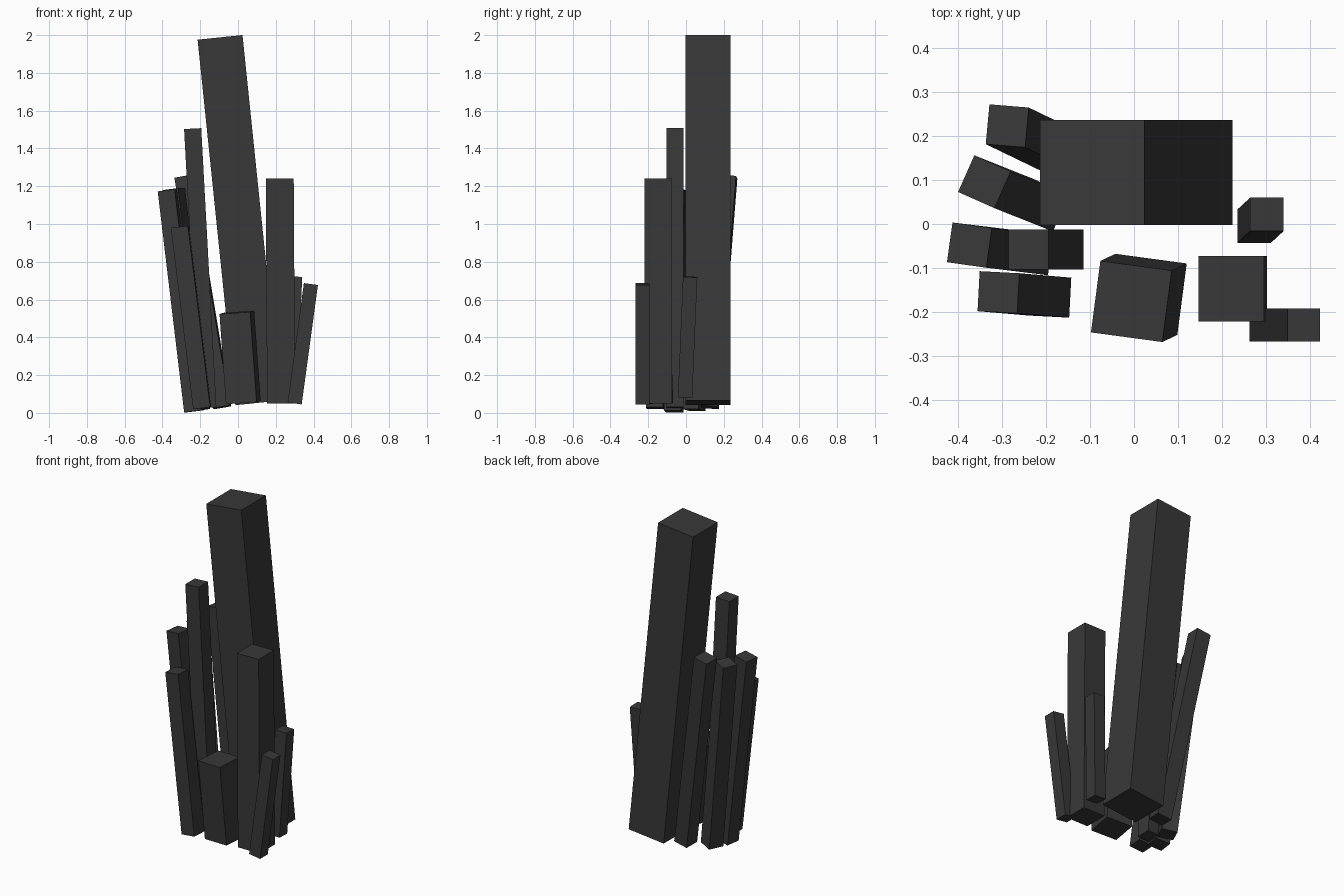
import bpy
from mathutils import Vector, Matrix
from math import radians

if "Cube" in bpy.data.objects:
    bpy.data.objects.remove(bpy.data.objects["Cube"], do_unlink=True)

# Single dark stone colour
stone = bpy.data.materials.new("dark_stone")
stone.use_nodes = True
colour = (0.04, 0.04, 0.04, 1)
stone.diffuse_color = colour
shader = stone.node_tree.nodes["Principled BSDF"]
shader.inputs["Base Color"].default_value = colour
shader.inputs["Roughness"].default_value = 0.9


def pillar(name, base, top, width, yaw=0):
    """Square pillar whose axis runs between the centres of its end faces."""
    base, top = Vector(base), Vector(top)
    axis = top - base
    lean = Vector((0, 0, 1)).rotation_difference(axis).to_matrix().to_4x4()
    bpy.ops.mesh.primitive_cube_add(size=1)
    obj = bpy.context.object
    obj.name = name
    obj.data.materials.append(stone)
    obj.data.transform(
        Matrix.Translation((base + top) / 2) @ lean
        @ Matrix.Rotation(radians(yaw), 4, "Z")
        @ Matrix.Diagonal((width, width, axis.length, 1)))


# Main pillar and the two broad ones in front
pillar("main_pillar", (0.105, 0.117, 0.053), (-0.095, 0.117, 1.988), 0.239)
pillar("broad_pillar", (0.228, -0.147, 0.05), (0.221, -0.147, 1.24), 0.148)
pillar("front_stub", (0.028, -0.16, 0.055), (-0.006, -0.176, 0.532), 0.164, -7.6)

# Small pillars on the left side of the model
pillar("small_front_pillar", (0.3, -0.23, 0.05), (0.386, -0.23, 0.682), 0.075)
pillar("small_back_pillar", (0.273, -0.005, 0.082), (0.302, 0.022, 0.72), 0.076)

# Slender pillars fanning out on the right side
pillar("tall_slender_pillar", (-0.16, -0.058, 0.028), (-0.24, -0.058, 1.505), 0.091)
pillar("slender_pillar_front", (-0.19, -0.165, 0.025), (-0.308, -0.155, 0.985), 0.091, -3)
pillar("slender_pillar_outer", (-0.234, -0.065, 0.008), (-0.374, -0.048, 1.178), 0.091, -8)
pillar("slender_pillar_inner", (-0.207, 0.043, 0.015), (-0.34, 0.096, 1.185), 0.091, -24)
pillar("slender_pillar_back", (-0.085, 0.125, 0.03), (-0.288, 0.223, 1.25), 0.091, -5)
